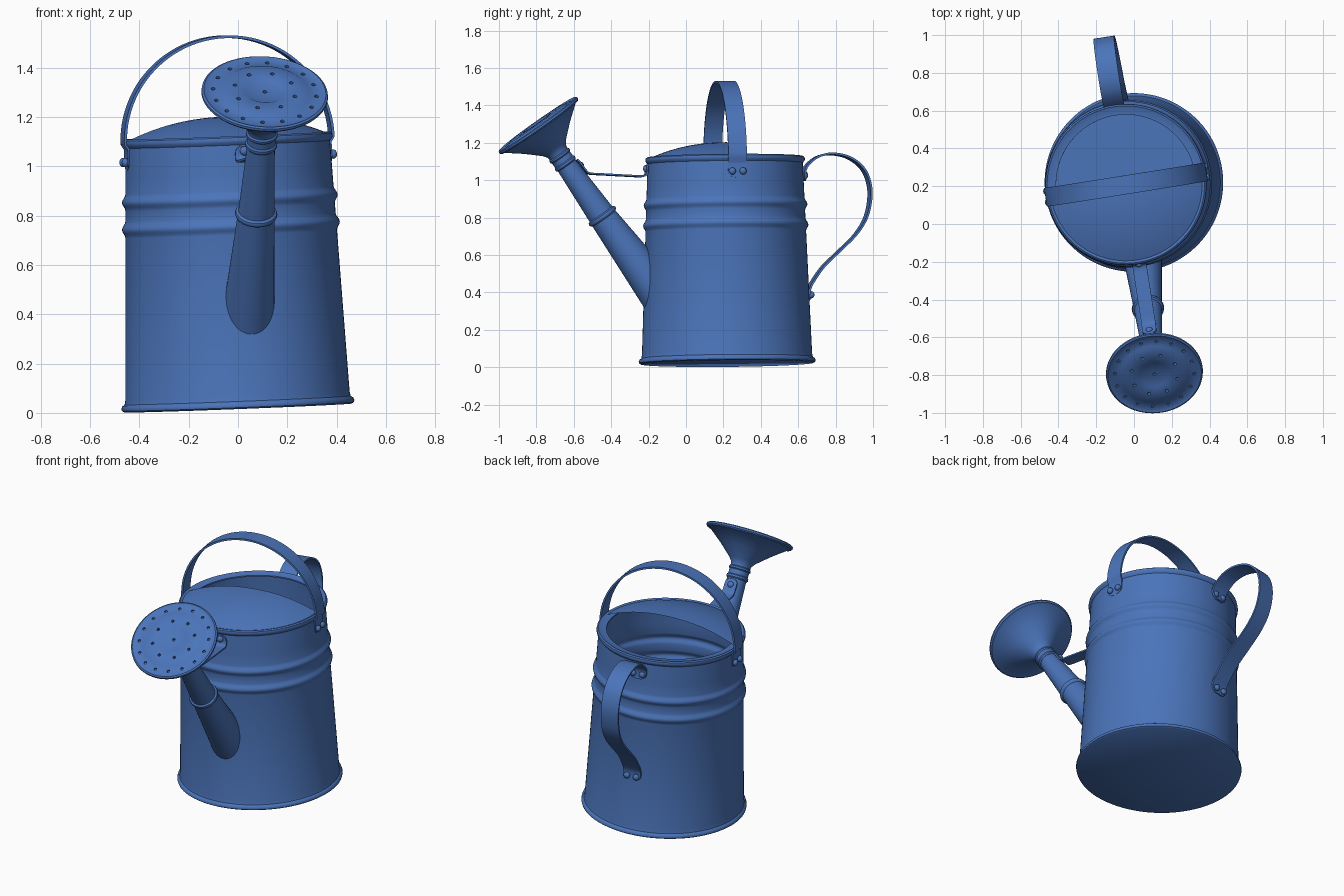
import bpy, bmesh, math
from mathutils import Matrix, Vector

if "Cube" in bpy.data.objects:
    bpy.data.objects.remove(bpy.data.objects["Cube"])

BLUE = (0.07, 0.175, 0.49, 1)
mat = bpy.data.materials.new("blue enamel")
mat.use_nodes = True
mat.diffuse_color = BLUE
mat.node_tree.nodes["Principled BSDF"].inputs["Base Color"].default_value = BLUE

# The whole can leans a little and is turned slightly
LEAN = (Matrix.Translation((0, 0.22, 0.02)) @ Matrix.Rotation(-0.039, 4, 'Y')
        @ Matrix.Rotation(0.01, 4, 'X') @ Matrix.Rotation(math.radians(9), 4, 'Z'))
# Spout frame: origin on the rose face, z pointing out of it
SPOUT = Matrix.Translation((0, -1.01, 1.28)) @ Matrix.Rotation(math.radians(35), 4, 'X')


def finish(name, bm, cutter=None):
    bmesh.ops.recalc_face_normals(bm, faces=bm.faces)
    mesh = bpy.data.meshes.new(name)
    bm.to_mesh(mesh)
    bm.free()
    mesh.materials.append(mat)
    ob = bpy.data.objects.new(name, mesh)
    bpy.context.collection.objects.link(ob)
    ob.matrix_world = LEAN
    bpy.ops.object.select_all(action='DESELECT')
    ob.select_set(True)
    bpy.context.view_layer.objects.active = ob
    if cutter:
        mod = ob.modifiers.new("holes", 'BOOLEAN')
        mod.operation, mod.object, mod.solver = 'DIFFERENCE', cutter, 'EXACT'
        bpy.ops.object.modifier_apply(modifier=mod.name)
        bpy.data.objects.remove(cutter)
    bpy.ops.object.shade_smooth_by_angle(angle=math.radians(38))
    return ob


def lathe(profile, sides, frame=Matrix()):
    """Spin (radius, height) points around z; zero radius closes the end."""
    bm = bmesh.new()
    rings = []
    for r, z in profile:
        n = sides if r > 0 else 1
        rings.append([bm.verts.new(frame @ Vector((r * math.cos(math.tau * i / sides),
                                                   r * math.sin(math.tau * i / sides), z)))
                      for i in range(n)])
    for a, b in zip(rings, rings[1:]):
        for i in range(sides):
            j = (i + 1) % sides
            quad = [a[i % len(a)], a[j % len(a)], b[j % len(b)], b[i % len(b)]]
            bm.faces.new(list(dict.fromkeys(quad)))
    return bm, rings


def smooth_path(pts, steps=5):
    """Catmull-Rom through 2D points."""
    pts = [Vector(p) for p in pts]
    ext = [pts[0] * 2 - pts[1]] + pts + [pts[-1] * 2 - pts[-2]]
    out = []
    for a, b, c, d in zip(ext, ext[1:], ext[2:], ext[3:]):
        for k in range(steps):
            t = k / steps
            out.append(b + (c - a) * t / 2 + (a - b * 2.5 + c * 2 - d / 2) * t * t
                       + (b * 1.5 - a / 2 - c * 1.5 + d / 2) * t ** 3)
    return out + [pts[-1]]


def strap(name, path, width, place, thick=0.011):
    """Metal strip along a 2D path, with rounded ends."""
    bm = bmesh.new()
    length = [0]
    for a, b in zip(path, path[1:]):
        length.append(length[-1] + (b - a).length)
    round_r = width * 0.4
    rows = []
    for p, s in zip(path, length):
        e = max(0, 1 - min(s, length[-1] - s) / round_r)
        half = width / 2 * (0.45 + 0.55 * math.sqrt(1 - e * e))
        rows.append([bm.verts.new(place(p, w)) for w in (-half, 0, half)])
    for a, b in zip(rows, rows[1:]):
        for i in (0, 1):
            bm.faces.new((a[i], a[i + 1], b[i + 1], b[i]))
    bmesh.ops.recalc_face_normals(bm, faces=bm.faces)
    bmesh.ops.solidify(bm, geom=bm.faces[:], thickness=thick)
    return finish(name, bm)


def rivet(name, pos, direction):
    bm = bmesh.new()
    turn = Vector(direction).to_track_quat('Z', 'Y').to_matrix().to_4x4()
    bmesh.ops.create_uvsphere(bm, u_segments=16, v_segments=8, radius=0.019,
                              matrix=Matrix.Translation(pos) @ turn @ Matrix.Diagonal((1, 1, 0.75, 1)))
    finish(name, bm)


# Body: tapered wall with two pressed ridges, rolled rim and inner lip
def wall(z):
    return 0.457 - 0.039 * z


def ridged_wall(inset):
    pts = [(wall(0.05) - inset, 0.05)]
    for mid in (0.74, 0.85):
        for k in range(-4, 5):
            z = mid + k * 0.0085
            pts.append((wall(z) - inset + 0.007 * (1 + math.cos(math.pi * k / 4)), z))
    return pts + [(wall(0.95) - inset, 0.95), (wall(1.07) - inset, 1.07)]


body = [(0, 0), (0.462, 0), (0.471, 0.006), (0.473, 0.014), (0.469, 0.024), (0.459, 0.031)]
body += ridged_wall(0)
body += [(0.424, 1.08), (0.427, 1.09), (0.425, 1.1), (0.417, 1.106), (0.41, 1.102),
         (0.37, 1.098), (0.37, 1.09), (0.402, 1.085)]
body += ridged_wall(0.012)[::-1] + [(0.44, 0.03), (0, 0.03)]
finish("can_body", lathe(body, 96)[0])

# Cover: domed half lid over the front of the opening
bm = bmesh.new()
rows = []
for k in range(13):
    r = 0.412 * k / 12
    z = 1.098 + 0.085 * (1 - (k / 12) ** 2.2)
    rows.append([bm.verts.new((r * math.cos(math.pi + math.pi * i / 40),
                               r * math.sin(math.pi + math.pi * i / 40), z))
                 for i in range(41 if k else 1)])
for a, b in zip(rows, rows[1:]):
    for i in range(40):
        quad = [a[min(i, len(a) - 1)], b[i], b[i + 1], a[min(i + 1, len(a) - 1)]]
        bm.faces.new(list(dict.fromkeys(quad)))
bmesh.ops.solidify(bm, geom=bm.faces[:], thickness=0.008)
finish("half_cover", bm)

# Spout: tapered pipe with a collar, its foot fitted to the wall
pipe = [(0.1, -1.0), (0.075, -0.612), (0.083, -0.606), (0.086, -0.597), (0.083, -0.588),
        (0.073, -0.582), (0.055, -0.24)]
bm, rings = lathe(pipe, 40, SPOUT)
axis = SPOUT.to_3x3() @ Vector((0, 0, 1))
for v in rings[0]:
    target = -math.sqrt(0.432 ** 2 - v.co.x ** 2)
    v.co += axis * ((target - v.co.y) / axis.y)
finish("spout", bm)

# Rose: sleeve, cone and stepped face with sprinkler holes
bm = bmesh.new()
for count, radius in ((1, 0), (8, 0.125), (16, 0.21)):
    for i in range(count):
        a = math.tau * (i + 0.5) / count
        spot = Matrix.Translation((radius * math.cos(a), radius * math.sin(a), 0.01))
        bmesh.ops.create_cone(bm, cap_ends=True, segments=12, radius1=0.0085, radius2=0.0085,
                              depth=0.03, matrix=SPOUT @ spot)
holes = finish("hole_cutter", bm)
holes.hide_render = True
rose = [(0, -0.265), (0.058, -0.265), (0.064, -0.258), (0.064, -0.246), (0.058, -0.24),
        (0.058, -0.212), (0.064, -0.206), (0.064, -0.196), (0.058, -0.19), (0.06, -0.172),
        (0.078, -0.148), (0.15, -0.083), (0.235, -0.016), (0.25, -0.014), (0.257, -0.006),
        (0.256, 0.004), (0.248, 0.009), (0.238, 0.003), (0.185, 0.007), (0.176, 0.013),
        (0.085, 0.015), (0.075, 0.009), (0, 0.009)]
finish("sprinkler_rose", lathe(rose, 64, SPOUT)[0], holes)

# Carrying handle: arched strap across the opening
arch = [Vector((-0.419, 0.98 + 0.012 * k)) for k in range(8)]
arch += [Vector((-0.432 * math.cos(math.pi * k / 48), 1.085 + 0.427 * math.sin(math.pi * k / 48)))
         for k in range(49)]
arch += [Vector((-p.x, p.y)) for p in arch[7::-1]]
strap("carry_handle", arch, 0.1, lambda p, w: (p.x, w, p.y))

# Back handle: curled strap
curl = smooth_path([(0.422, 0.975), (0.421, 1.03), (0.445, 1.07), (0.5, 1.11), (0.58, 1.125),
                    (0.68, 1.1), (0.757, 1.03), (0.788, 0.92), (0.768, 0.79), (0.71, 0.69),
                    (0.62, 0.6), (0.53, 0.515), (0.472, 0.435), (0.45, 0.39), (0.449, 0.335)])
strap("back_handle", curl, 0.11, lambda p, w: (w, p.x, p.y))

# Brace: flat strip tying the spout to the body
tie = smooth_path([(-0.421, 1.065), (-0.422, 1.02), (-0.445, 1.0), (-0.52, 1.002), (-0.66, 1.01),
                   (-0.735, 1.015), (-0.76, 1.03), (-0.805, 1.092)])
strap("spout_brace", tie, 0.075, lambda p, w: (w, p.x, p.y), 0.009)

# Rivets
for off in (-0.029, 0.029):
    for side in (-1, 1):
        rivet("carry_handle_rivet", (side * 0.428, off, 1.013), (side, 0, 0))
    rivet("back_handle_upper_rivet", (off, 0.43, 1.005), (0, 1, 0))
    rivet("back_handle_lower_rivet", (off, 0.457, 0.365), (0, 1, 0))
rivet("brace_body_rivet", (0, -0.43, 1.045), (0, -1, 0))
rivet("brace_spout_rivet", (0, -0.78, 1.066), (0, 0.82, 0.57))
